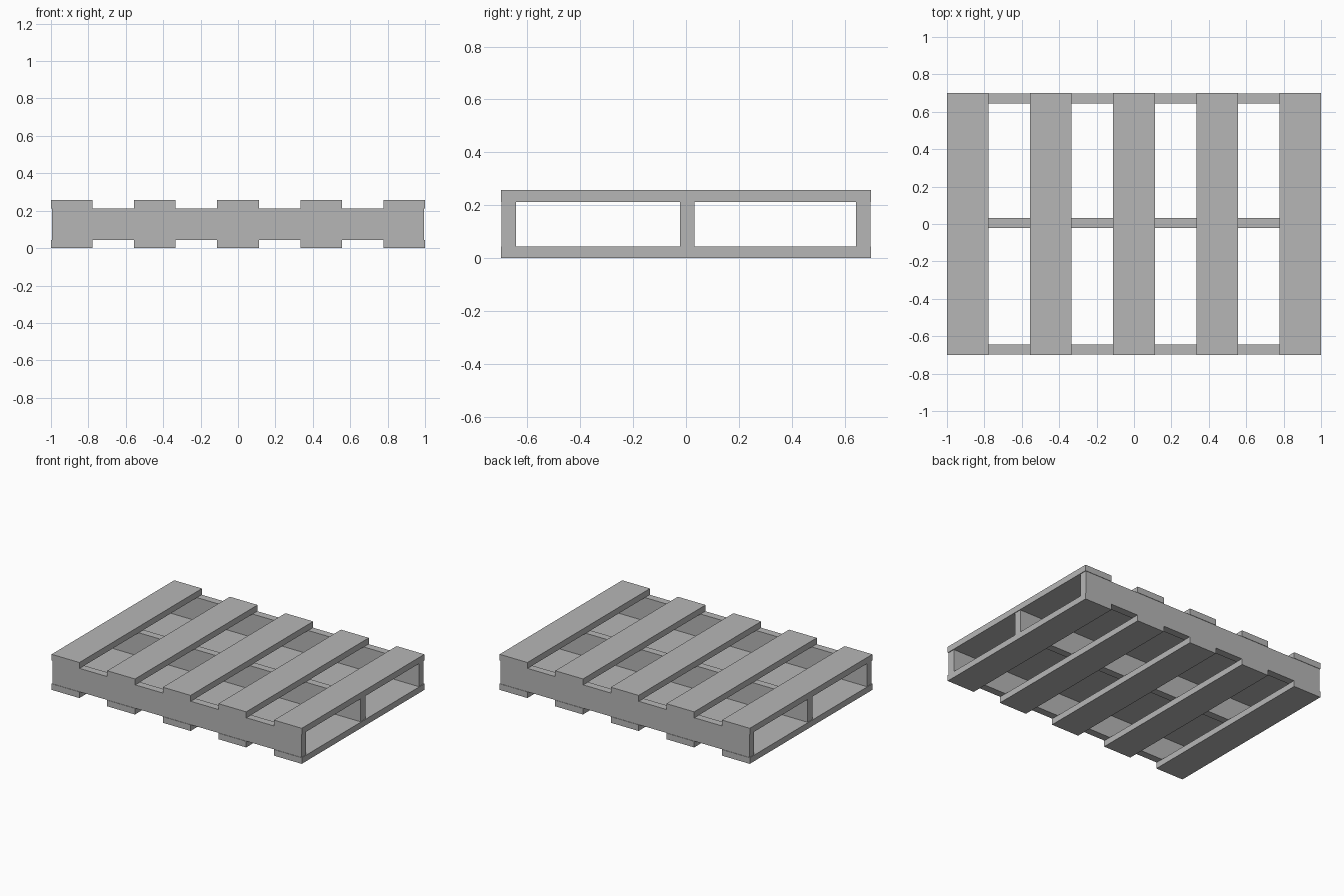
import bpy

cube = bpy.data.objects.get("Cube")
if cube:
    bpy.data.objects.remove(cube, do_unlink=True)

# Single grey timber colour
grey = bpy.data.materials.new("timber grey")
grey.use_nodes = True
colour = (0.47, 0.47, 0.47, 1)
grey.diffuse_color = colour
grey.node_tree.nodes["Principled BSDF"].inputs["Base Color"].default_value = colour

LENGTH, DEPTH, HEIGHT = 2.0, 1.4, 0.257
BOARD_W, BOARD_T = 0.222, 0.044
STRINGER_T = 0.054


def plank(name, centre, size):
    """Straight sawn plank with sharp edges."""
    bpy.ops.mesh.primitive_cube_add(size=1, location=centre)
    obj = bpy.context.object
    obj.name = name
    obj.scale = size
    bpy.ops.object.transform_apply(location=False, rotation=False, scale=True)
    obj.data.materials.append(grey)
    return obj


# Top and bottom deck boards, evenly spaced across the width
spacing = (LENGTH - BOARD_W) / 4
for layer, z in (("bottom", BOARD_T / 2), ("top", HEIGHT - BOARD_T / 2)):
    for i in range(5):
        plank(f"{layer}_board_{i + 1}", ((i - 2) * spacing, 0, z),
              (BOARD_W, DEPTH, BOARD_T))

# Three upright stringers between the decks
edge_y = DEPTH / 2 - STRINGER_T / 2 - 0.003
for name, y in (("front", -edge_y), ("middle", 0.005), ("back", edge_y)):
    plank(f"{name}_stringer", (0, y, HEIGHT / 2),
          (LENGTH - 0.01, STRINGER_T, HEIGHT - 2 * BOARD_T))
